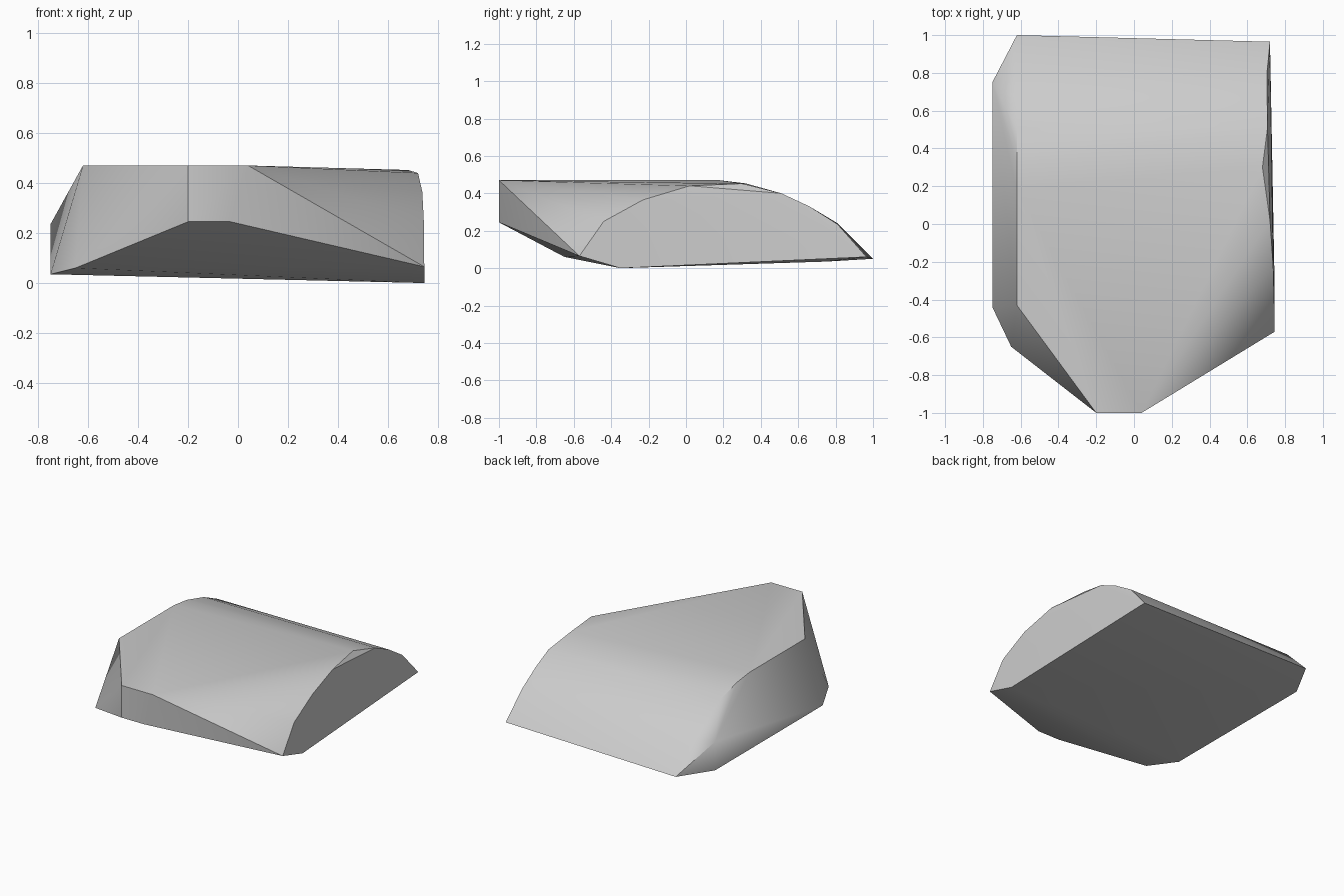
import bpy
import bmesh
import math

cube = bpy.data.objects.get("Cube")
if cube:
    bpy.data.objects.remove(cube, do_unlink=True)

# Plain grey material
grey = bpy.data.materials.new("plain grey")
colour = (0.6, 0.6, 0.6, 1.0)
grey.use_nodes = True
grey.diffuse_color = colour
shader = next(n for n in grey.node_tree.nodes if n.type == "BSDF_PRINCIPLED")
shader.inputs["Base Color"].default_value = colour

# Left-hand ridge of the top: flat, then curving down to the rear edge
ridge = [(-0.62, y, z) for y, z in (
    (-0.43, 0.47), (0.18, 0.47), (0.32, 0.453), (0.51, 0.4),
    (0.66, 0.33), (0.81, 0.24), (1.0, 0.05))]

# Rounded outline of the end cap
end_cap = [
    (0.745, -0.57, 0.065), (0.743, -0.44, 0.25), (0.737, -0.23, 0.365),
    (0.72, 0.02, 0.44), (0.68, 0.3, 0.452), (0.707, 0.51, 0.4),
    (0.705, 0.66, 0.33), (0.705, 0.81, 0.235), (0.72, 0.965, 0.06),
    (0.745, -0.35, 0.0)]

# Blunt nose plate at the front
nose = [(-0.2, -1, 0.47), (0.04, -1, 0.47),
        (-0.03, -1, 0.245), (-0.2, -1, 0.245)]

# Slanted side with its upright rear corner and lower front corners
side = [(-0.75, 0.75, 0.235), (-0.75, 0.75, 0.035),
        (-0.75, -0.44, 0.035), (-0.65, -0.65, 0.06)]

# Skin the outlines into one faceted shell
bm = bmesh.new()
for point in ridge + end_cap + nose + side:
    bm.verts.new(point)
hull = bmesh.ops.convex_hull(bm, input=bm.verts[:])
loose = [v for v in bm.verts if not v.link_faces]
bmesh.ops.delete(bm, geom=loose, context="VERTS")
bmesh.ops.recalc_face_normals(bm, faces=bm.faces[:])

mesh = bpy.data.meshes.new("curved_shell")
bm.to_mesh(mesh)
bm.free()
mesh.materials.append(grey)
shell = bpy.data.objects.new("curved_shell", mesh)
bpy.context.collection.objects.link(shell)

# Soften the rolling top while keeping the corners crisp
bpy.ops.object.select_all(action="DESELECT")
shell.select_set(True)
bpy.context.view_layer.objects.active = shell
bpy.ops.object.shade_smooth_by_angle(angle=math.radians(34))
